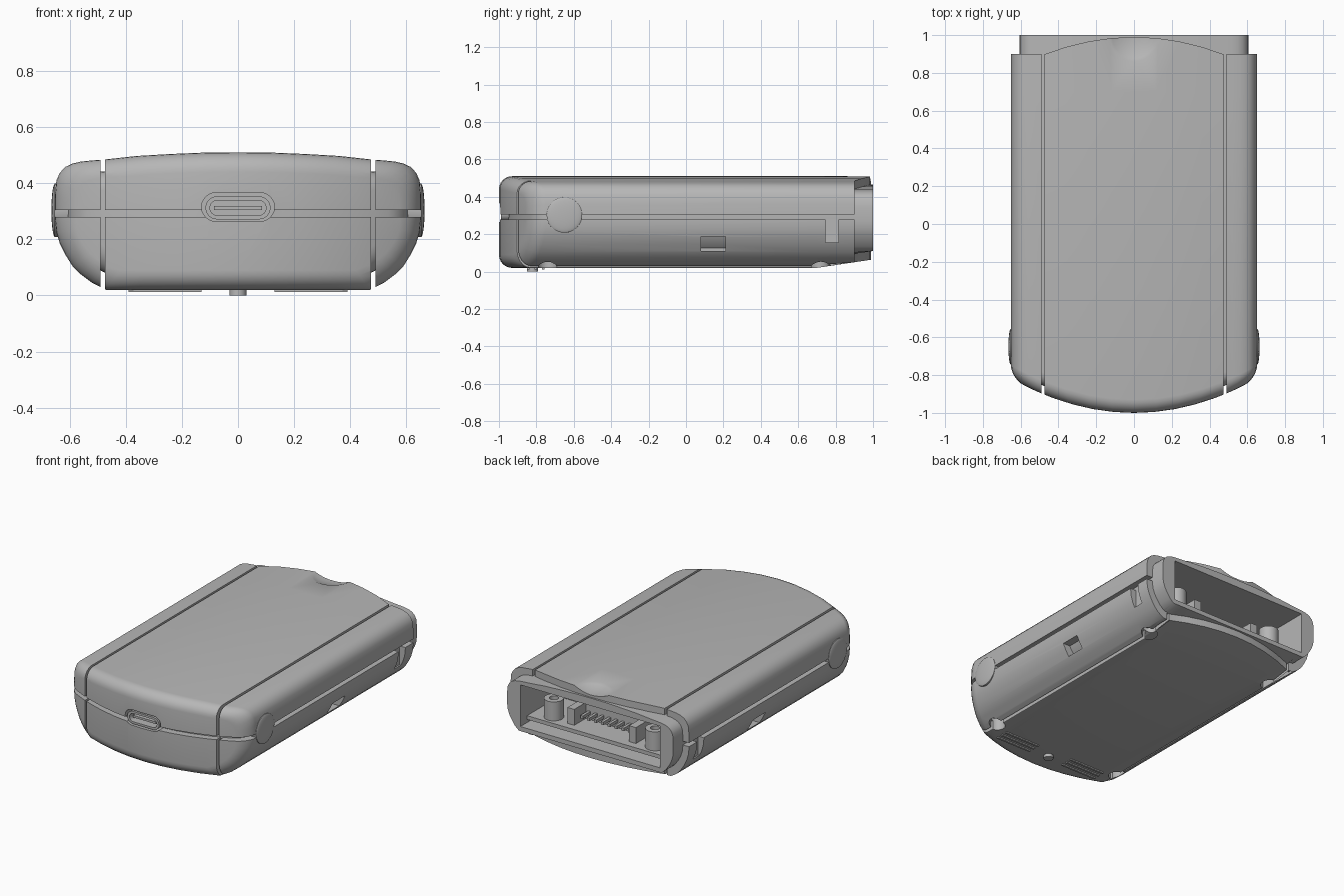
import bpy, bmesh, math
from mathutils import Matrix

if "Cube" in bpy.data.objects:
    bpy.data.objects.remove(bpy.data.objects["Cube"])

grey = bpy.data.materials.new("casing grey")
grey.use_nodes = True
COLOUR = (0.47, 0.47, 0.47, 1)
grey.diffuse_color = COLOUR
grey.node_tree.nodes["Principled BSDF"].inputs["Base Color"].default_value = COLOUR


def to_object(name, bm):
    bmesh.ops.recalc_face_normals(bm, faces=bm.faces)
    mesh = bpy.data.meshes.new(name)
    bm.to_mesh(mesh)
    bm.free()
    obj = bpy.data.objects.new(name, mesh)
    bpy.context.collection.objects.link(obj)
    return obj


def prism(name, pts, axis, lo, hi):
    """Extrude a 2D outline along x, y or z."""
    place = {"x": lambda a, b, h: (h, a, b), "y": lambda a, b, h: (a, h, b),
             "z": lambda a, b, h: (a, b, h)}[axis]
    bm = bmesh.new()
    ends = [[bm.verts.new(place(a, b, h)) for a, b in pts] for h in (lo, hi)]
    for ring in ends:
        bm.faces.new(ring)
    for i in range(len(pts)):
        j = (i + 1) % len(pts)
        bm.faces.new((ends[0][i], ends[0][j], ends[1][j], ends[1][i]))
    return to_object(name, bm)


def box(name, x, y, z):
    return prism(name, [(x[0], y[0]), (x[1], y[0]), (x[1], y[1]), (x[0], y[1])], "z", *z)


def stadium(cx, cy, w, h, n=12):
    """Outline with round ends; w and h are half sizes, equal ones give a circle."""
    pts = []
    for side in (1, -1):
        for i in range(n + 1):
            a = -math.pi / 2 + math.pi * i / n
            if w == h and i == n:
                continue
            pts.append((cx + side * (w - h + h * math.cos(a)), cy + side * h * math.sin(a)))
    return pts


def ball(name, centre, size):
    bm = bmesh.new()
    bmesh.ops.create_uvsphere(bm, u_segments=64, v_segments=32, radius=1,
                              matrix=Matrix.Translation(centre) @ Matrix.Diagonal((*size, 1)))
    return to_object(name, bm)


def cut(targets, cutter):
    """Subtract a cutter from each target, then discard the cutter."""
    cutter.hide_render = True
    for obj in targets:
        mod = obj.modifiers.new("cut", "BOOLEAN")
        mod.operation, mod.solver, mod.object = "DIFFERENCE", "EXACT", cutter
        deps = bpy.context.evaluated_depsgraph_get()
        deps.update()
        mesh = bpy.data.meshes.new_from_object(obj.evaluated_get(deps))
        obj.modifiers.clear()
        obj.data = mesh
    bpy.data.objects.remove(cutter)


# Cross-section: half widths with matching upper and lower heights
XS = [0, .12, .24, .36, .47, .52, .56, .59, .615, .635, .647, .652]
TOP = [.51, .509, .504, .497, .485, .481, .477, .47, .458, .437, .41, .36]
LOW = [.02, .02, .02, .02, .02, .045, .075, .105, .145, .185, .225, .27]
MID_Z, HALF_W, HALF_H = 0.265, 0.652, 0.245


def rounded_body(name, inset, back, fillet=0.07, steps=6):
    """Loft the section from a bowed, filleted front to the given back curve."""
    half = list(zip(XS, TOP, LOW))
    cols = [(-x, t, l) for x, t, l in half[:0:-1]] + half
    section = [(x, t) for x, t, l in cols] + [(x, l) for x, t, l in cols[::-1]]
    bm = bmesh.new()

    def ring(d, y_of):
        verts = []
        for x, z in section:
            px = x * (HALF_W - d) / HALF_W
            pz = MID_Z + (z - MID_Z) * (HALF_H - d) / HALF_H
            y = y_of(px)
            if y > 0.7:                      # underside rises towards the back
                pz = max(pz, 0.02 + inset + 0.15 * (y - 0.7))
            verts.append(bm.verts.new((px, y, pz)))
        return verts

    rings = []
    for k in range(steps + 1):
        a = math.pi / 2 * k / steps
        d = inset + fillet * (1 - math.sin(a))
        off = inset + fillet * (1 - math.cos(a))
        rings.append(ring(d, lambda x, off=off: -1 + 0.43 * x * x + off))
    rings.append(ring(inset, lambda x: 0.7))
    rings.append(ring(inset, back))
    n = len(section)
    for r, s in zip(rings, rings[1:]):
        for i in range(n):
            j = (i + 1) % n
            bm.faces.new((r[i], r[j], s[j], s[i]))
    for r in (rings[0], rings[-1]):          # close both ends with vertical strips
        for i in range(n // 2 - 1):
            bm.faces.new((r[i], r[i + 1], r[n - 2 - i], r[n - 1 - i]))
    return to_object(name, bm)


def shell_back(x):
    return 0.9 + 0.09 * max(0, 1 - (x / 0.47) ** 2)


# Outer shell over an inner sleeve that shows in the grooves and at the back
shell = rounded_body("outer_shell", 0, shell_back)
sleeve = rounded_body("inner_sleeve", 0.045, lambda x: 1.0)
parts = [shell, sleeve]

# Parting seam and lengthwise grooves
cut([shell], box("seam_cutter", (-1, 1), (-1.2, 1.2), (.279, .304)))
for s in (-1, 1):
    x = sorted((s * .474, s * .49))
    cut([shell], box("groove_cutter", x, (-1.2, 1.2), (-.1, .7)))

# Back opening, thumb scoop and front port recess
cut([shell, sleeve], box("opening_cutter", (-.51, .51), (.6, 1.2), (.14, .415)))
cut([shell], ball("scoop_cutter", (0, .99, .777), (.297, .297, .297)))
cut([shell, sleeve], prism("port_cutter", stadium(0, .315, .13, .051), "y", -1.1, -.9))

for s in (-1, 1):
    side = sorted((s * .61, s * .8))
    cut([shell], box("notch_cutter", side, (.745, .815), (.155, .29)))
    side = sorted((s * .54, s * .8))
    cut([shell], box("latch_cutter", side, (.08, .21), (.11, .187)))
    for y in (-.74, .72):
        cut([shell, sleeve], prism("screw_cutter", stadium(s * .48, y, .05, .05), "z", -.1, .1))

# Front port: metal collar and tongue
collar = prism("port_collar", stadium(0, .312, .116, .041), "y", -.99, -.89)
cut([collar], prism("collar_cutter", stadium(0, .312, .1, .027), "y", -1.1, -.91))
parts += [collar, box("port_tongue", (-.085, .085), (-.975, -.9), (.305, .319))]

# Round side buttons, ribs under the front and screw posts in the opening
for s, tag in ((-1, "right"), (1, "left")):
    span = sorted((s * .6, s * .654))
    parts.append(prism(tag + "_button", stadium(-.65, .303, .095, .095, 24), "x", *span))
    parts.append(ball(tag + "_button_dome", (s * .652, -.65, .303), (.013, .095, .095)))
    for i in range(3):
        y = -.85 + .04 * i
        parts.append(box(tag + "_rib", sorted((s * .13, s * .39)), (y, y + .014), (.012, .03)))
    post = prism(tag + "_screw_post", stadium(s * .37, .85, .06, .06), "z", .18, .31)
    cut([post], prism("post_cutter", stadium(s * .37, .85, .028, .028), "z", .25, .4))
    parts.append(post)
    parts.append(box(tag + "_header_clip", sorted((s * .2, s * .25)), (.68, .88), (.18, .29)))

parts.append(prism("reset_peg", stadium(0, -.82, .03, .03), "z", 0, .03))

# Circuit board and pin header inside the opening
parts.append(box("circuit_board", (-.51, .51), (.6, .93), (.16, .185)))
parts.append(box("pin_header", (-.22, .22), (.68, .76), (.18, .28)))
for i in range(8):
    x = -.175 + .05 * i
    parts.append(box("header_pin", (x - .009, x + .009), (.75, .84), (.22, .24)))

for obj in parts:
    obj.data.materials.clear()
    obj.data.materials.append(grey)
    for face in obj.data.polygons:
        face.material_index = 0
    bpy.ops.object.select_all(action="DESELECT")
    obj.select_set(True)
    bpy.context.view_layer.objects.active = obj
    bpy.ops.object.shade_smooth_by_angle(angle=math.radians(33))
